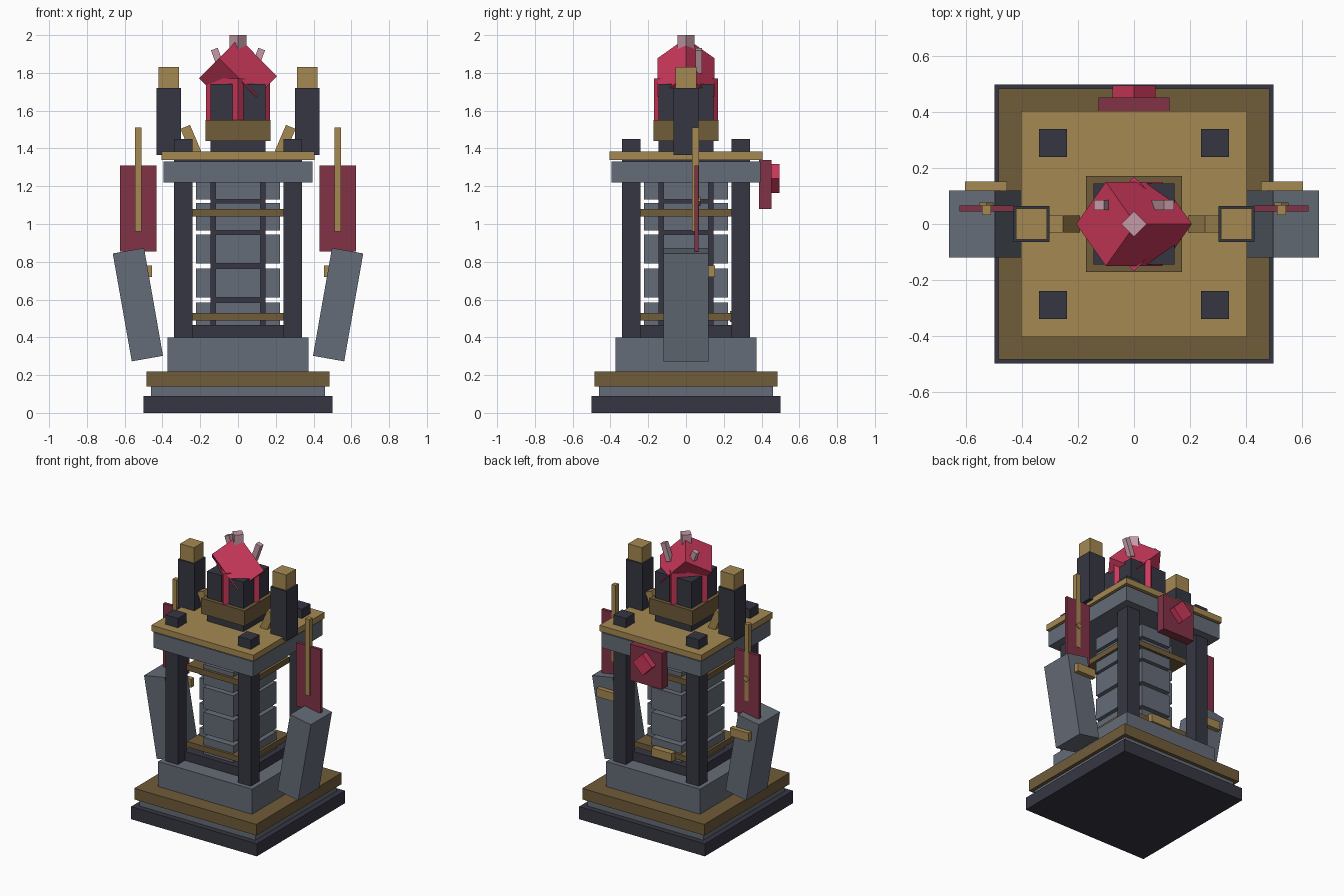
import bpy, bmesh, math
from mathutils import Matrix, Euler

if "Cube" in bpy.data.objects:
    bpy.data.objects.remove(bpy.data.objects["Cube"])


def material(name, colour):
    m = bpy.data.materials.new(name)
    m.diffuse_color = (*colour, 1)
    m.use_nodes = True
    m.node_tree.nodes["Principled BSDF"].inputs["Base Color"].default_value = m.diffuse_color
    return m


STONE = material("grey stone", (0.130, 0.150, 0.185))
DARK = material("dark slate", (0.037, 0.037, 0.055))
GOLD = material("pale gold", (0.375, 0.250, 0.085))
BRONZE = material("bronze", (0.160, 0.106, 0.042))
RED = material("bright crimson", (0.600, 0.040, 0.105))
WINE = material("deep wine", (0.225, 0.032, 0.062))
PINK = material("dusty pink", (0.560, 0.320, 0.380))


def box(name, mat, centre, size, rot=(0, 0, 0)):
    """Box with given centre, full size and rotation in degrees."""
    bm = bmesh.new()
    bmesh.ops.create_cube(bm, size=1)
    turn = Euler([math.radians(a) for a in rot]).to_matrix().to_4x4()
    bm.transform(Matrix.Translation(centre) @ turn @ Matrix.Diagonal((*size, 1)))
    me = bpy.data.meshes.new(name)
    bm.to_mesh(me)
    bm.free()
    me.materials.append(mat)
    ob = bpy.data.objects.new(name, me)
    bpy.context.collection.objects.link(ob)
    return ob


def slab(name, mat, half_x, half_y, z0, z1, rot_z=0):
    """Centred slab between two heights."""
    return box(name, mat, (0, 0, (z0 + z1) / 2), (2 * half_x, 2 * half_y, z1 - z0), (0, 0, rot_z))


# Stepped base
for name, mat, half, z0, z1 in (
        ("base_foot", DARK, 0.50, 0, 0.09),
        ("base_step", STONE, 0.46, 0.09, 0.14),
        ("base_trim", BRONZE, 0.485, 0.14, 0.22),
        ("pedestal", STONE, 0.373, 0.22, 0.40),
        ("plinth", DARK, 0.26, 0.40, 0.465),
        # Shaft core and bands
        ("shaft_core", DARK, 0.145, 0.465, 1.22),
        ("lower_band", BRONZE, 0.24, 0.49, 0.53),
        ("upper_band", BRONZE, 0.24, 1.04, 1.08),
        # Roof slabs and turret
        ("cornice", STONE, 0.395, 1.22, 1.33),
        ("cornice_joint", DARK, 0.34, 1.33, 1.34),
        ("roof_plate", GOLD, 0.405, 1.34, 1.383),
        ("turret_neck", DARK, 0.145, 1.383, 1.44),
        ("turret_collar", BRONZE, 0.172, 1.44, 1.55)):
    slab(name, mat, half, half, z0, z1)

# Cross-shaped masonry courses
for z0, z1 in ((0.465, 0.585), (0.61, 0.765), (0.79, 0.945), (0.965, 1.11), (1.13, 1.22)):
    slab("course_wide", STONE, 0.222, 0.118, z0, z1)
    slab("course_deep", STONE, 0.118, 0.222, z0, z1)

# Corner posts and turret blocks
for sx in (-1, 1):
    for sy in (-1, 1):
        box("corner_post", DARK, (0.29 * sx, 0.29 * sy, 0.925), (0.1, 0.1, 1.05))
        box("turret_block", DARK, (0.087 * sx, 0.087 * sy, 1.645), (0.117, 0.117, 0.19))

# Crimson column and tilted crystal
slab("crystal_column", RED, 0.12, 0.12, 1.55, 1.77, 45)
cr = box("crystal", RED, (0, 0, 0), (0.213, 0.213, 0.285), (0, 0, 45))
cr.data.transform(Matrix.Translation((0, 0, 1.777)) @ Matrix.Rotation(math.radians(135), 4, 'Y'))
slab("top_spike", PINK, 0.032, 0.032, 1.88, 2.0, 45)

for s in (-1, 1):
    # Crystal spikes, chimneys and buttresses
    box("side_spike", PINK, (0.103 * s, 0.068, 1.865), (0.038, 0.036, 0.13), (0, 20 * s, 0))
    box("chimney", DARK, (0.367 * s, 0, 1.542), (0.13, 0.13, 0.355))
    box("chimney_cap", GOLD, (0.367 * s, 0, 1.775), (0.11, 0.11, 0.11))
    box("buttress", GOLD, (0.25 * s, 0, 1.445), (0.055, 0.06, 0.15), (0, 23 * s, 0))
    # Leaning side slabs with brackets
    box("side_slab", STONE, (0.53 * s, 0, 0.573), (0.168, 0.24, 0.58), (0, 10 * s, 0))
    box("slab_bracket", GOLD, (0.53 * s, 0.135, 0.75), (0.15, 0.035, 0.06))
    # Banners
    box("banner", WINE, (0.528 * s, 0.055, 1.082), (0.195, 0.022, 0.455))
    box("banner_pole", GOLD, (0.528 * s, 0.05, 1.235), (0.032, 0.036, 0.55))
    box("banner_stud", GOLD, (0.528 * s, 0.068, 1.12), (0.035, 0.018, 0.035), (0, 45, 0))

# Rear plaque, its diamond and the lower rear clasp
box("rear_plaque", WINE, (0, 0.42, 1.21), (0.255, 0.065, 0.26))
box("rear_diamond", RED, (0, 0.47, 1.24), (0.109, 0.05, 0.109), (0, 45, 0))
box("rear_clasp", GOLD, (0, 0.255, 0.51), (0.16, 0.045, 0.06))
